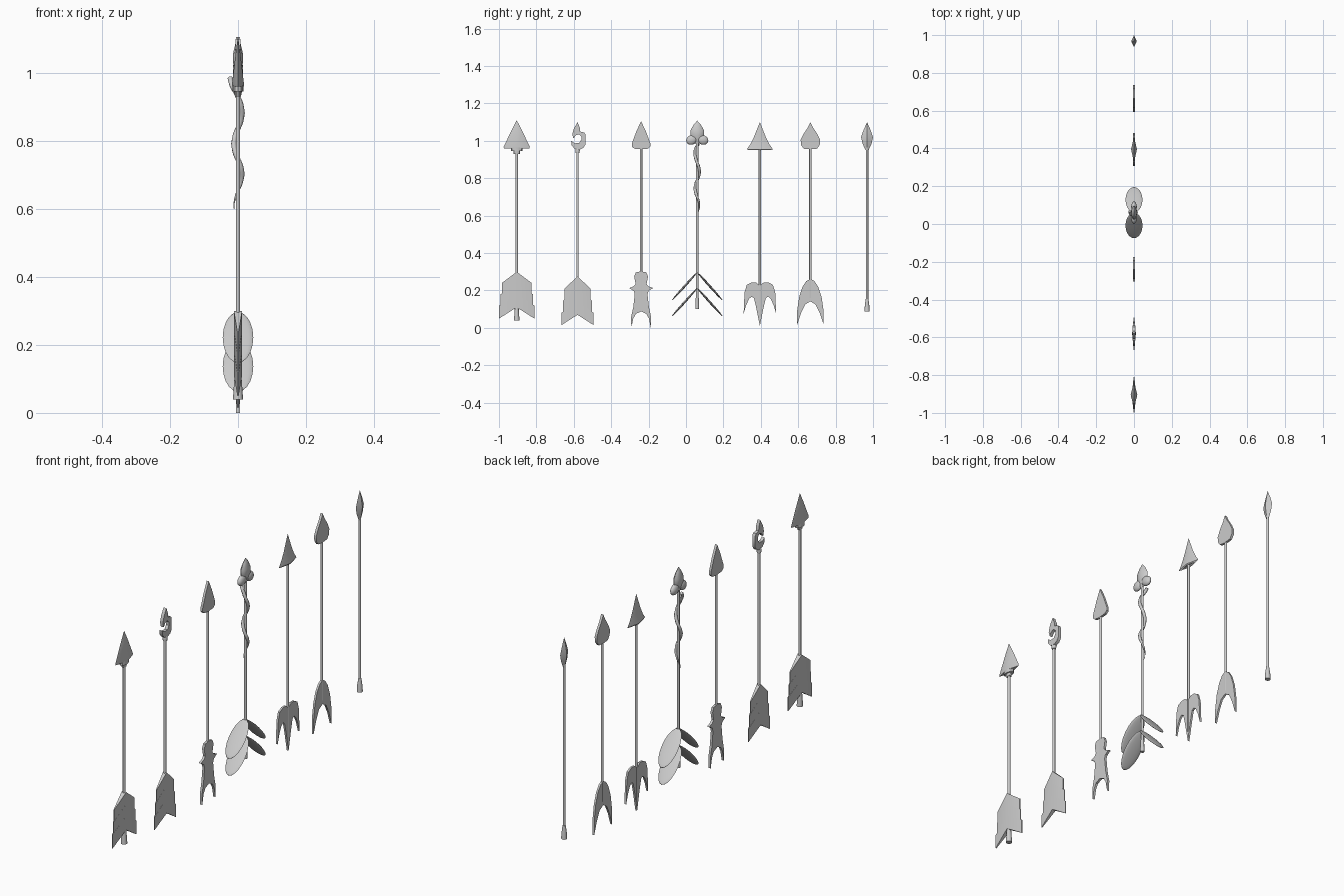
import bpy, bmesh, math
from mathutils import Vector, Matrix

if "Cube" in bpy.data.objects:
    bpy.data.objects.remove(bpy.data.objects["Cube"])


def finish(name, bm, angle=35):
    bmesh.ops.recalc_face_normals(bm, faces=bm.faces)
    me = bpy.data.meshes.new(name)
    bm.to_mesh(me)
    bm.free()
    ob = bpy.data.objects.new(name, me)
    bpy.context.collection.objects.link(ob)
    bpy.ops.object.select_all(action='DESELECT')
    ob.select_set(True)
    bpy.context.view_layer.objects.active = ob
    bpy.ops.object.shade_smooth_by_angle(angle=math.radians(angle))
    return ob


def mirrored(half):
    """Half outline from top centre to bottom centre -> closed outline."""
    return half + [(-y, z) for y, z in reversed(half) if y > 0]


def plate(name, y0, outline, t=0.005):
    """Flat plate in the YZ plane."""
    bm = bmesh.new()
    f = bm.faces.new([bm.verts.new((-t, y0 + y, z)) for y, z in outline])
    ext = bmesh.ops.extrude_face_region(bm, geom=[f])
    bmesh.ops.translate(bm, vec=(2 * t, 0, 0),
                        verts=[v for v in ext['geom'] if isinstance(v, bmesh.types.BMVert)])
    if not any(f2.normal.x < -0.9 for f2 in bm.faces) and f.is_valid is False:
        bm.faces.new([v for v in bm.verts if v.co.x < 0])
    bmesh.ops.triangulate(bm, faces=[g for g in bm.faces if len(g.verts) > 4])
    return finish(name, bm)


def turned(name, y0, profile, sides=12, flat=1.0):
    """Profile (radius, z) swept round the shaft axis, squashed in x."""
    bm = bmesh.new()
    rings = []
    for r, z in profile:
        n = sides if r > 0 else 1
        rings.append([bm.verts.new((flat * r * math.sin(2 * math.pi * i / sides),
                                    y0 + r * math.cos(2 * math.pi * i / sides), z))
                      for i in range(n)])
    for a, b in zip(rings, rings[1:]):
        for i in range(sides):
            j = (i + 1) % sides
            if len(a) == 1:
                bm.faces.new((a[0], b[i], b[j]))
            elif len(b) == 1:
                bm.faces.new((a[i], b[0], a[j]))
            else:
                bm.faces.new((a[i], b[i], b[j], a[j]))
    for r in (rings[0], rings[-1]):
        if len(r) > 1:
            bm.faces.new(r)
    return finish(name, bm)


def chevron(name, y0, apex, w, drop, tail, depth, t=0.012):
    """V-shaped vane, thick at the shaft and thin at its outer edges."""
    bm = bmesh.new()

    def section(y, top, bottom, half):
        return [bm.verts.new((x, y0 + y, z)) for x, z in
                ((-half, top), (half, top), (half, bottom), (-half, bottom))]
    secs = [section(-w, apex - drop, apex - tail, 0.002),
            section(0, apex, apex - depth, t),
            section(w, apex - drop, apex - tail, 0.002)]
    for a, b in zip(secs, secs[1:]):
        for i in range(4):
            j = (i + 1) % 4
            bm.faces.new((a[i], a[j], b[j], b[i]))
    bm.faces.new(secs[0])
    bm.faces.new(secs[2])
    return finish(name, bm)


def ellipsoid(name, centre, size, tilt=0):
    bm = bmesh.new()
    mat = (Matrix.Translation(centre) @ Matrix.Rotation(tilt, 4, 'X')
           @ Matrix.Diagonal((*size, 1)))
    bmesh.ops.create_uvsphere(bm, u_segments=16, v_segments=10, radius=1, matrix=mat)
    return finish(name, bm, 60)


# Shafts: y, bottom, top
Y = [-0.905, -0.58, -0.24, 0.06, 0.395, 0.665, 0.968]
for i, (y, lo, hi) in enumerate(zip(Y, (.05, .12, .15, .10, .06, .16, .10),
                                    (.95, .96, .97, .99, .97, .97, .97))):
    turned(f"shaft_{i + 1}", y, [(.0065, lo), (.0065, hi)])

# Arrow 1: faceted broad head, collar, three vanes, nock
turned("broad_head", Y[0], [(0, 1.11), (.03, 1.052), (.07, .968), (.068, .96), (0, .96)], 4, .25)
turned("broad_collar", Y[0], [(.03, .965), (.03, .945), (.018, .945), (.016, .93), (0, .93)], 12, .55)
turned("broad_nock", Y[0], [(.008, .14), (.015, .04), (0, .04)])
for k, w in enumerate((.08, .086, .094)):
    chevron(f"broad_vane_{k}", Y[0], .30 - .06 * k, w, .06, .13, .07)

# Arrow 2: hooked crescent head, collar, three vanes
plate("crescent_head", Y[1],
      [(.0, 1.10), (.012, 1.07), (.014, 1.05), (.035, 1.045), (.042, 1.035), (.042, .98),
       (.03, .962), (.008, .952), (-.018, .96), (-.032, .978), (-.034, 1.0), (-.015, .987),
       (.008, .988), (.02, 1.005), (.02, 1.022), (.008, 1.035), (-.008, 1.03),
       (-.022, 1.012), (-.028, 1.035), (-.02, 1.065)], .008)
turned("crescent_collar", Y[1], [(.009, .96), (.012, .95), (.01, .935), (0, .935)])
for k, w in enumerate((.07, .078, .086)):
    chevron(f"crescent_vane_{k}", Y[1], .275 - .065 * k, w, .065, .13, .075, .01)

# Arrow 3: plain plate head, spurred tail
plate("plain_head", Y[2], mirrored([(0, 1.105), (.025, 1.052), (.05, .985), (.05, .97),
                                    (.036, .958), (0, .955)]), .006)
plate("spurred_tail", Y[2], mirrored([(0, .302), (.028, .297), (.037, .275), (.029, .235), (.04, .222),
                                      (.064, .213), (.04, .198), (.034, .18), (.042, .11), (.054, .055),
                                      (.052, .0), (.042, .05), (.028, .075), (0, .088)]), .006)

# Arrow 4: leafy head, twisting vine, two tiers of tilted leaves
turned("leaf_head", Y[3], [(0, 1.108), (.02, 1.085), (.037, 1.055), (.036, 1.03), (.02, .995), (0, .975)], 8, .4)
for s in (-1, 1):
    ellipsoid(f"head_leaf_{s}", (0, Y[3] + s * .03, 1.005), (.015, .03, .025), s * -.4)
    for k in range(2):
        ellipsoid(f"tail_leaf_{s}_{k}", (0, Y[3] + s * .068, .222 - .085 * k),
                  (.045, .006, .10), s * math.radians(42))
turned("leaf_nock", Y[3], [(.009, .16), (.01, .10), (0, .10)])
N, SIDES = 56, 6
bm = bmesh.new()
path = []
for i in range(N + 1):
    u = i / N
    a = 2 * math.pi * 2.1 * u + 1.2
    r = .012 + .012 * max(0, 1 - u * 8)
    path.append(Vector((-r * math.sin(a), Y[3] + r * math.cos(a), .985 - .385 * u)))
rings = []
for i, p in enumerate(path):
    q = (path[min(i + 1, N)] - path[max(i - 1, 0)]).to_track_quat('Z', 'Y')
    rad = .008 * min(1, .1 + (1 - i / N) * 3)
    rings.append([bm.verts.new(p + q @ Vector((rad * math.cos(2 * math.pi * k / SIDES),
                                               rad * math.sin(2 * math.pi * k / SIDES), 0)))
                  for k in range(SIDES)])
for a, b in zip(rings, rings[1:]):
    for k in range(SIDES):
        m = (k + 1) % SIDES
        bm.faces.new((a[k], a[m], b[m], b[k]))
bm.faces.new(rings[0])
bm.faces.new(rings[-1])
finish("vine", bm, 70)

# Arrow 5: flared ridged head, three-pronged tail
turned("flared_head", Y[4], [(0, 1.10), (.018, 1.055), (.034, 1.015), (.052, .98), (.07, .955),
                             (.055, .95), (0, .957)], 4, .22)
plate("pronged_tail", Y[4], mirrored([(0, .225), (.02, .243), (.045, .243), (.07, .23), (.082, .19),
                                      (.087, .075), (.074, .12), (.058, .155), (.045, .167),
                                      (.032, .16), (.02, .11), (0, .01)]))

# Arrow 6: spade head, arched tail
plate("spade_head", Y[5], mirrored([(0, 1.10), (.015, 1.07), (.038, 1.035), (.052, 1.005), (.05, .978),
                                    (.035, .958), (0, .955)]), .006)
plate("arched_tail", Y[5], mirrored([(0, .262), (.022, .25), (.042, .22), (.06, .165), (.071, .09),
                                     (.071, .017), (.05, .08), (.028, .125), (0, .142)]))

# Arrow 7: slim diamond head, small nock
turned("diamond_head", Y[6], [(0, 1.10), (.02, 1.055), (.032, 1.02), (.024, .985), (.009, .952), (0, .95)], 4, .45)
turned("diamond_nock", Y[6], [(.007, .155), (.012, .12), (.014, .088), (0, .088)])
